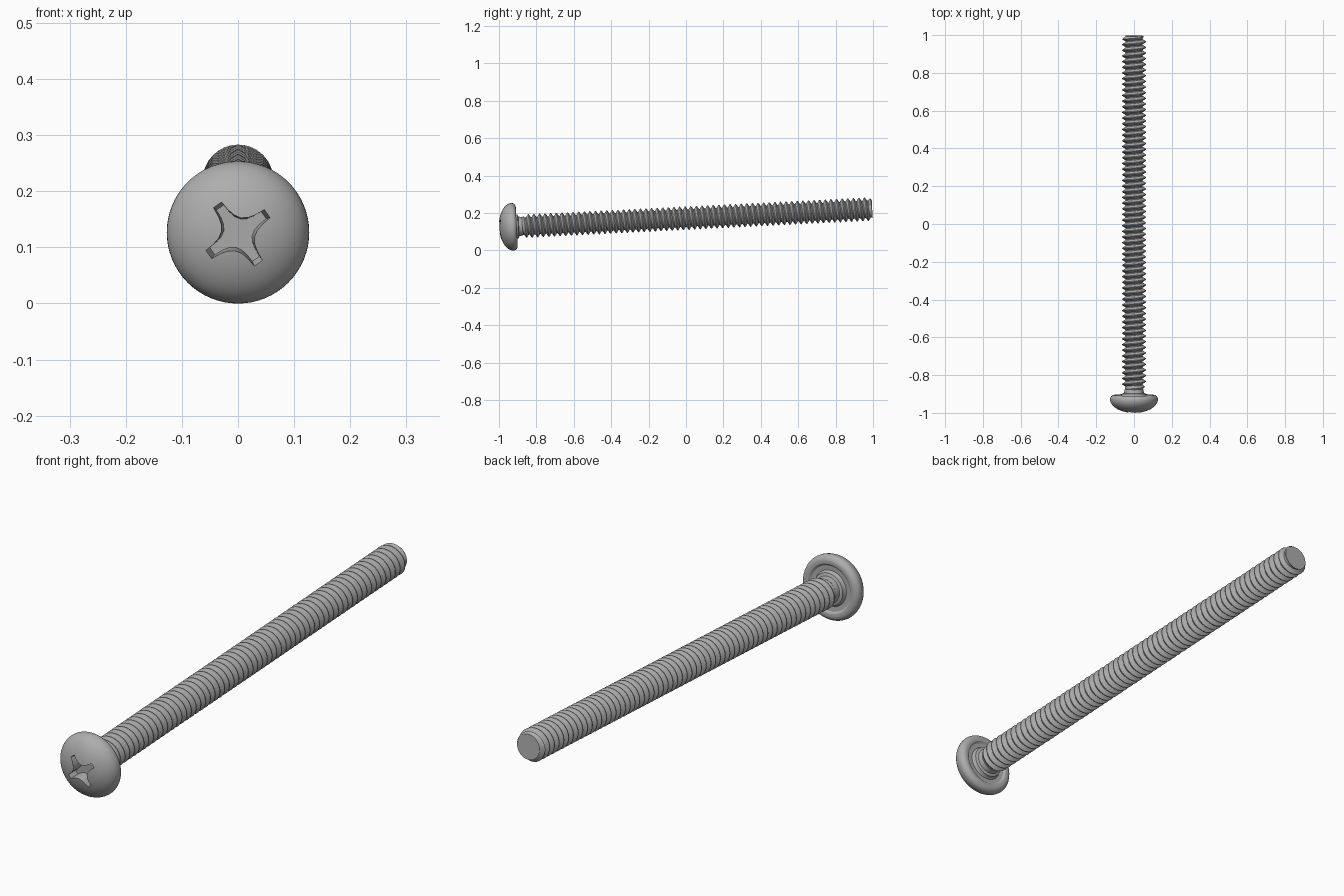
import bpy, bmesh, math
from mathutils import Matrix

cube = bpy.data.objects.get("Cube")
if cube:
    bpy.data.objects.remove(cube, do_unlink=True)

LENGTH = 1.998
TILT = math.asin(0.0495)
# Local z runs from the head's crown to the tip
PLACE = Matrix.Translation((0, -1, 0.123)) @ Matrix.Rotation(TILT - math.pi / 2, 4, 'X')

steel = bpy.data.materials.new("grey_steel")
steel.use_nodes = True
GREY = (0.42, 0.42, 0.42, 1)
steel.diffuse_color = GREY
steel.node_tree.nodes["Principled BSDF"].inputs["Base Color"].default_value = GREY


def make_object(name, bm):
    bmesh.ops.remove_doubles(bm, verts=bm.verts, dist=1e-5)
    bmesh.ops.recalc_face_normals(bm, faces=bm.faces)
    mesh = bpy.data.meshes.new(name)
    bm.to_mesh(mesh)
    bm.free()
    mesh.materials.append(steel)
    obj = bpy.data.objects.new(name, mesh)
    obj.matrix_world = PLACE
    bpy.context.collection.objects.link(obj)
    return obj


def activate(obj):
    bpy.ops.object.select_all(action='DESELECT')
    obj.select_set(True)
    bpy.context.view_layer.objects.active = obj


def smooth(obj, degrees):
    activate(obj)
    bpy.ops.object.shade_smooth_by_angle(angle=math.radians(degrees))


# Domed head with rounded rim, dished underside and short neck
R, RIM = 0.127, 0.073
profile = [(R * math.sin(a), RIM * (1 - math.cos(a)))
           for a in (math.pi / 2 * i / 14 for i in range(15))]
profile += [(R - 0.022 * (1 - math.cos(a)), RIM + 0.022 * math.sin(a))
            for a in (math.pi / 2 * i / 6 for i in range(1, 7))]
profile += [(0.096, 0.094), (0.088, 0.088), (0.07, 0.087), (0.066, 0.092),
            (0.064, 0.102), (0.053, 0.106), (0.049, 0.125), (0, 0.125)]
bm = bmesh.new()
verts = [bm.verts.new((r, 0, t)) for r, t in profile]
edges = [bm.edges.new(pair) for pair in zip(verts, verts[1:])]
bmesh.ops.spin(bm, geom=verts + edges, cent=(0, 0, 0), axis=(0, 0, 1),
               angle=2 * math.pi, steps=64)
head = make_object("head", bm)

# Tapered cross recess with arms that flare into the middle
ARM = [(0.065, -0.009), (0.065, 0.009), (0.046, 0.0105), (0.032, 0.014), (0.021, 0.021),
       (0.014, 0.032), (0.0105, 0.046)]
bm = bmesh.new()


def cross_ring(t, scale):
    ring = []
    for quarter in range(4):
        turn = Matrix.Rotation(math.radians(-35 + 90 * quarter), 2)
        for x, y in ARM:
            px = turn[0][0] * x + turn[0][1] * y
            py = turn[1][0] * x + turn[1][1] * y
            ring.append(bm.verts.new((px * scale, py * scale, t)))
    return ring


outer, inner = cross_ring(-0.02, 1.08), cross_ring(0.045, 0.86)
bm.faces.new(outer)
bm.faces.new(inner)
for i in range(len(outer)):
    j = (i + 1) % len(outer)
    bm.faces.new((outer[i], outer[j], inner[j], inner[i]))
cutter = make_object("recess_cutter", bm)
cutter.hide_render = True
bpy.context.view_layer.update()

cut = head.modifiers.new("recess", 'BOOLEAN')
cut.operation = 'DIFFERENCE'
cut.solver = 'EXACT'
cut.object = cutter
activate(head)
bpy.ops.object.modifier_apply(modifier=cut.name)
bpy.data.objects.remove(cutter, do_unlink=True)
smooth(head, 30)

# Helical thread, faded in at the neck and chamfered at the tip
PITCH, SEGMENTS, START = 0.03, 32, 0.12
ROOT, CREST, TIP = 0.046, 0.063, 0.05
SECTION = [(0, ROOT), (0.16, ROOT), (0.52, CREST), (0.64, CREST), (1, ROOT)]
turns = math.ceil((LENGTH - START) / PITCH) + 1
bm = bmesh.new()
rows = []
for i in range(turns * SEGMENTS + 1):
    angle = 2 * math.pi * i / SEGMENTS
    row = []
    for offset, radius in SECTION:
        t = START + PITCH * (i / SEGMENTS + offset - 1)
        t = min(max(t, START), LENGTH)
        r = min(radius, TIP + (LENGTH - t) * 0.8, ROOT + (t - START) * 0.6)
        row.append(bm.verts.new((r * math.cos(angle), r * math.sin(angle), t)))
    rows.append(row)
for a, b in zip(rows, rows[1:]):
    for k in range(len(SECTION) - 1):
        bm.faces.new((a[k], b[k], b[k + 1], a[k + 1]))
bmesh.ops.dissolve_degenerate(bm, edges=bm.edges, dist=1e-6)
# Flat end of the shaft
end = bmesh.ops.create_circle(bm, cap_ends=True, segments=SEGMENTS, radius=TIP)
bmesh.ops.translate(bm, verts=end["verts"], vec=(0, 0, LENGTH))
shaft = make_object("threaded_shaft", bm)
smooth(shaft, 25)
